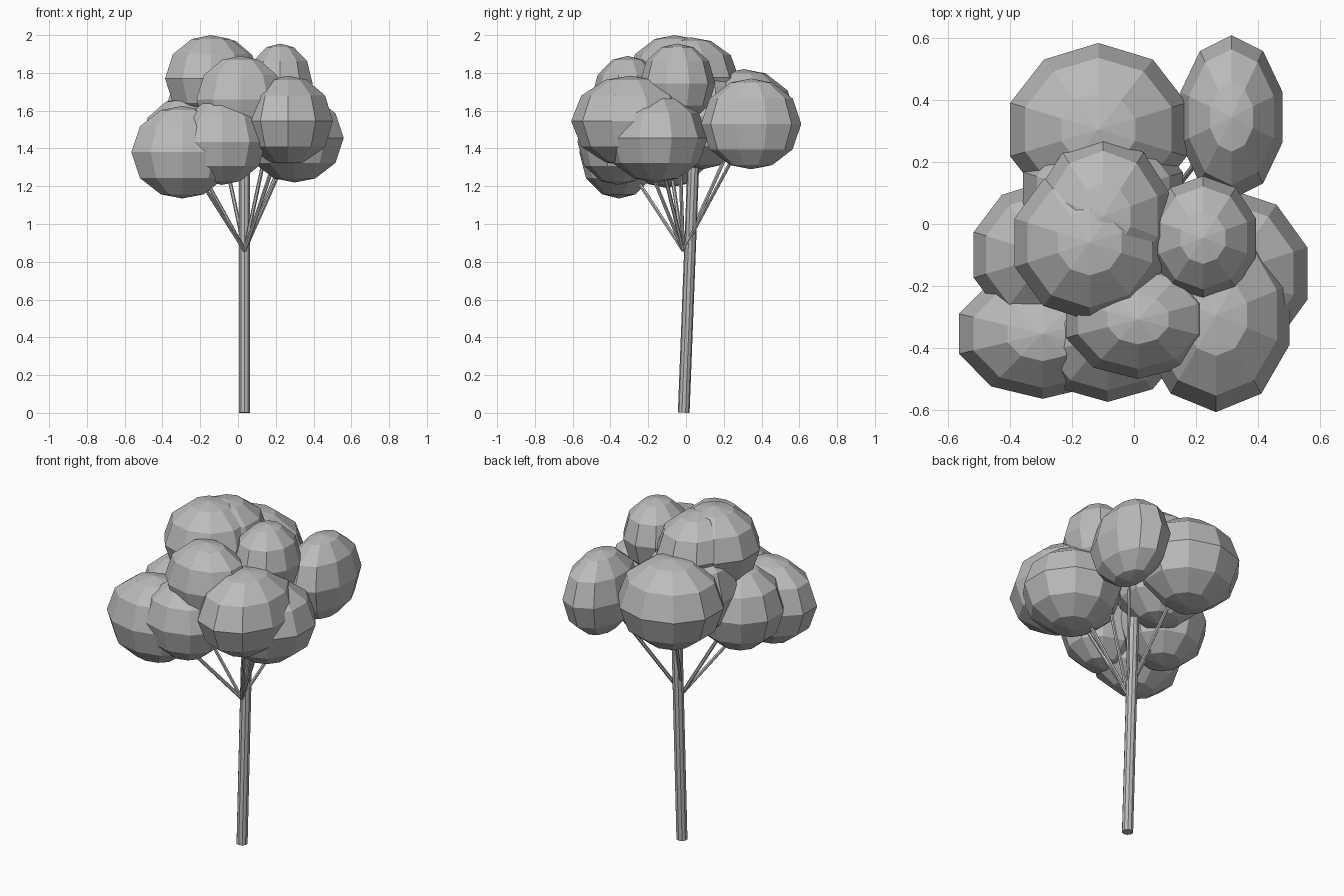
import bpy, bmesh
from math import asin, cos, pi
from mathutils import Vector, Matrix

cube = bpy.data.objects.get("Cube")
if cube:
    bpy.data.objects.remove(cube, do_unlink=True)

grey = bpy.data.materials.new("plain_grey")
grey.use_nodes = True
grey.diffuse_color = (0.5, 0.5, 0.5, 1)
grey.node_tree.nodes["Principled BSDF"].inputs["Base Color"].default_value = (0.5, 0.5, 0.5, 1)

# Ring width and height, from equator to pole
PROFILE = [(1, 0), (.83, .56), (.42, .91), (0, 1)]


def finish(name, bm):
    mesh = bpy.data.meshes.new(name)
    bm.to_mesh(mesh)
    bm.free()
    mesh.materials.append(grey)
    bpy.context.collection.objects.link(bpy.data.objects.new(name, mesh))


def foliage(name, center, size):
    """Faceted ellipsoid; size holds its half extents."""
    bm = bmesh.new()
    bmesh.ops.create_uvsphere(bm, u_segments=10, v_segments=6, radius=1)
    for v in bm.verts:
        lat = asin(max(-1, min(1, v.co.z)))
        width, height = PROFILE[round(abs(lat) / (pi / 6))]
        around = Vector((v.co.x, v.co.y)).normalized() * width
        v.co = Vector((around.x / cos(pi / 10) * size[0],
                       around.y * size[1],
                       (height if lat > 0 else -height) * size[2])) + Vector(center)
    finish(name, bm)


def rod(name, start, end, radius, sides):
    start, end = Vector(start), Vector(end)
    axis = end - start
    bm = bmesh.new()
    bmesh.ops.create_cone(bm, cap_ends=True, segments=sides,
                          radius1=radius, radius2=radius, depth=axis.length)
    turn = axis.to_track_quat('Z', 'Y').to_matrix().to_4x4()
    bm.transform(Matrix.Translation((start + end) / 2) @ turn)
    finish(name, bm)


# Foliage clumps: name, center, half extents, has a branch
clumps = [
    ("back", (-.115, .305, 1.565), (.285, .28, .255), True),
    ("back_left", (.315, .345, 1.53), (.165, .265, .24), True),
    ("crown", (-.143, -.06, 1.77), (.243, .253, .23), False),
    ("crown_back", (-.1, .025, 1.775), (.212, .255, .213), False),
    ("core", (-.1, .09, 1.57), (.258, .25, .28), False),
    ("front_right", (-.295, -.355, 1.38), (.27, .21, .245), True),
    ("right", (-.28, -.1, 1.43), (.238, .24, .24), True),
    ("left", (.3, -.16, 1.455), (.26, .275, .235), True),
    ("front_left", (.265, -.295, 1.545), (.237, .313, .24), True),
    ("crown_left", (.223, -.045, 1.745), (.172, .2, .21), True),
    ("crown_front", (.013, -.308, 1.66), (.233, .193, .23), False),
    ("front", (-.085, -.36, 1.435), (.235, .215, .228), False),
]

fork = (.035, -.015, .86)
for name, center, size, branched in clumps:
    foliage(name + "_foliage", center, size)
    if branched:
        rod(name + "_branch", fork, center, .01, 6)

# Slightly leaning trunk
rod("trunk", (.035, -.012, .001), (.035, .038, 1.3), .031, 10)
